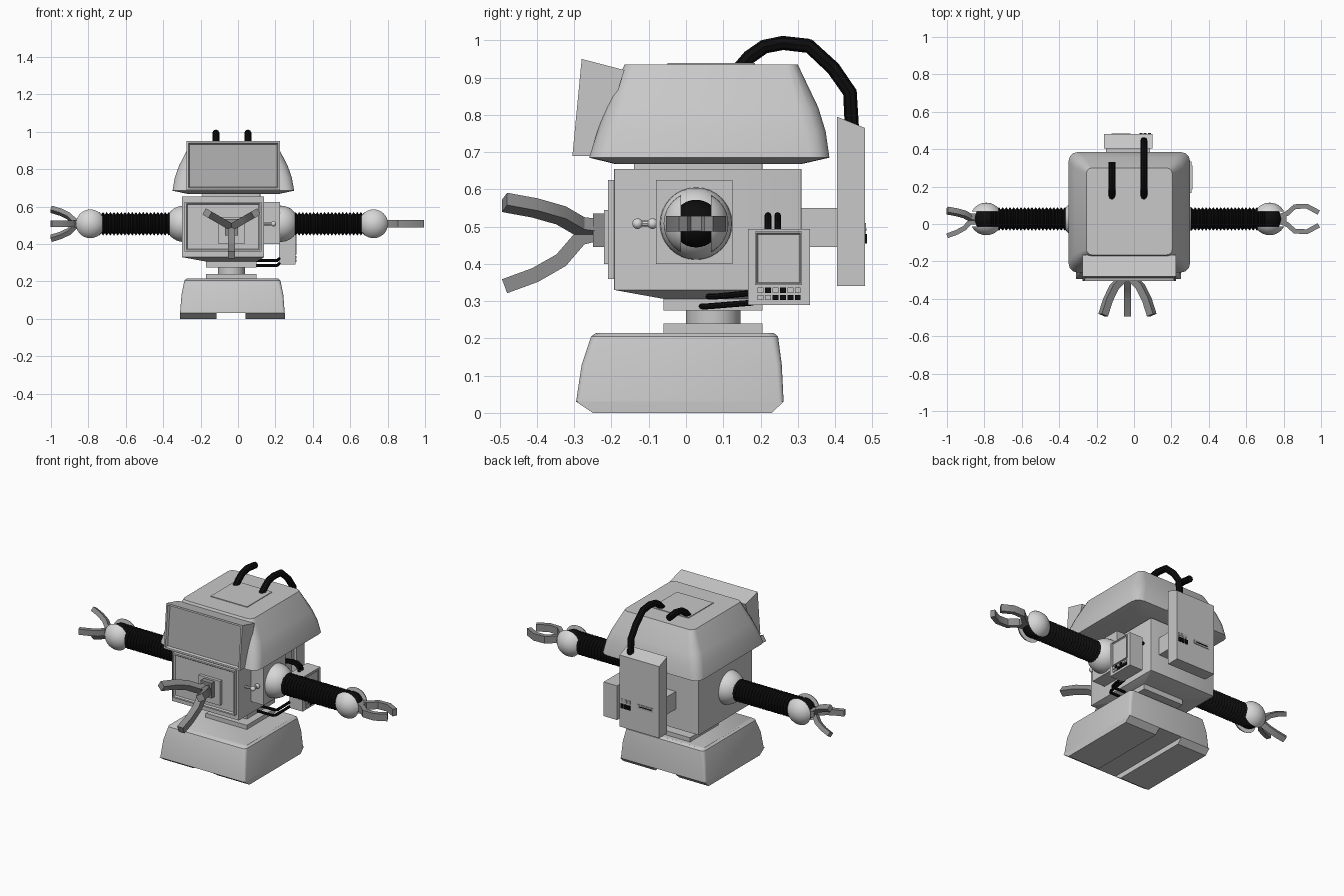
import bpy, bmesh, math
from mathutils import Vector, Matrix

if "Cube" in bpy.data.objects:
    bpy.data.objects.remove(bpy.data.objects["Cube"])


def mat(name, v):
    m = bpy.data.materials.new(name)
    m.diffuse_color = (v, v, v, 1)
    m.use_nodes = True
    m.node_tree.nodes["Principled BSDF"].inputs["Base Color"].default_value = m.diffuse_color
    return m


GREY = mat("light_grey", 0.58)
BALL = mat("pale_grey", 0.68)
CLAW = mat("claw_grey", 0.27)
GLASS = mat("screen_grey", 0.42)
BLACK = mat("black", 0.004)


def finish(name, bm, *mats):
    bmesh.ops.recalc_face_normals(bm, faces=bm.faces[:])
    me = bpy.data.meshes.new(name)
    bm.to_mesh(me)
    bm.free()
    for m in mats:
        me.materials.append(m)
    ob = bpy.data.objects.new(name, me)
    bpy.context.collection.objects.link(ob)
    return ob


def skin(bm, rings):
    """Join equal vertex rings and cap both ends."""
    vs = [[bm.verts.new(p) for p in r] for r in rings]
    n = len(vs[0])
    for a, b in zip(vs, vs[1:]):
        for i in range(n):
            bm.faces.new((a[i], a[(i + 1) % n], b[(i + 1) % n], b[i]))
    bm.faces.new(vs[0][::-1])
    bm.faces.new(vs[-1])


def rounded(z, x0, x1, y0, y1, r, seg=3):
    pts = []
    for k, (cx, cy) in enumerate(((x1 - r, y1 - r), (x0 + r, y1 - r), (x0 + r, y0 + r), (x1 - r, y0 + r))):
        for i in range(seg + 1):
            a = math.radians(90 * (k + i / seg))
            pts.append((cx + r * math.cos(a), cy + r * math.sin(a), z))
    return pts


def loft(name, sections, m=GREY):
    bm = bmesh.new()
    skin(bm, [rounded(*s) for s in sections])
    return finish(name, bm, m)


def recess(bm, direction, rim, depth):
    """Frame the face looking in a direction and sink its middle."""
    bmesh.ops.recalc_face_normals(bm, faces=bm.faces[:])
    f = max(bm.faces, key=lambda f: f.normal.dot(Vector(direction)))
    bmesh.ops.inset_individual(bm, faces=[f], thickness=rim)
    bmesh.ops.inset_individual(bm, faces=[f], thickness=0.008, depth=-depth)
    f.material_index = 1


def prism(name, profile, x0, x1, m=GREY, inset=None, m2=None):
    """Extrude a (y, z) outline along x."""
    bm = bmesh.new()
    skin(bm, [[(x, y, z) for y, z in profile] for x in (x0, x1)])
    if inset:
        recess(bm, *inset)
    return finish(name, bm, m, m2 or m)


def box(name, x0, x1, y0, y1, z0, z1, m=GREY, inset=None, m2=None):
    return prism(name, [(y0, z0), (y1, z0), (y1, z1), (y0, z1)], x0, x1, m, inset, m2)


def sphere(name, c, r, m, slot=0):
    """Ball, optionally with a slab of half-width slot removed across y."""
    bm = bmesh.new()
    bmesh.ops.create_uvsphere(bm, u_segments=32, v_segments=16, radius=r)
    if slot:
        bmesh.ops.rotate(bm, verts=bm.verts[:], matrix=Matrix.Rotation(math.pi / 2, 3, 'X'))
        bmesh.ops.bisect_plane(bm, geom=bm.verts[:] + bm.edges[:] + bm.faces[:],
                               plane_co=(0, slot, 0), plane_no=(0, 1, 0), clear_inner=True)
        bmesh.ops.holes_fill(bm, edges=[e for e in bm.edges if e.is_boundary])
        d = bmesh.ops.duplicate(bm, geom=bm.verts[:] + bm.edges[:] + bm.faces[:])["geom"]
        for v in d:
            if isinstance(v, bmesh.types.BMVert):
                v.co.y = -v.co.y
    bmesh.ops.translate(bm, verts=bm.verts[:], vec=c)
    return finish(name, bm, m)


def lathe(name, profile, c, axis, m, n=24):
    """Turn (height, radius) pairs about x or z."""
    bm = bmesh.new()
    rings = []
    for h, r in profile:
        ring = [(r * math.cos(2 * math.pi * i / n), r * math.sin(2 * math.pi * i / n)) for i in range(n)]
        rings.append([Vector(c) + Vector((h, a, b) if axis == 'x' else (a, b, h)) for a, b in ring])
    skin(bm, rings)
    return finish(name, bm, m)


def hose(name, pts, r, m=BLACK):
    cu = bpy.data.curves.new(name, 'CURVE')
    cu.dimensions = '3D'
    cu.bevel_depth, cu.bevel_resolution, cu.use_fill_caps = r, 2, True
    sp = cu.splines.new('POLY')
    sp.points.add(len(pts) - 1)
    for p, q in zip(sp.points, pts):
        p.co = (*q, 1)
    cu.materials.append(m)
    ob = bpy.data.objects.new(name, cu)
    bpy.context.collection.objects.link(ob)
    bpy.ops.object.select_all(action='DESELECT')
    ob.select_set(True)
    bpy.context.view_layer.objects.active = ob
    bpy.ops.object.convert(target='MESH')


def finger(name, path, w, t, origin, along, out):
    """Sweep a rectangle along (along, out) points."""
    A, R = Vector(along), Vector(out)
    W = A.cross(R)
    p = [Vector(q) for q in path]
    rings = []
    for i, q in enumerate(p):
        d = (p[min(i + 1, len(p) - 1)] - p[max(i - 1, 0)]).normalized()
        nrm = Vector((-d.y, d.x)) * t / 2
        rings.append([Vector(origin) + A * (q.x + nrm.x * s) + R * (q.y + nrm.y * s) + W * (u * w / 2)
                      for s, u in ((1, 1), (1, -1), (-1, -1), (-1, 1))])
    bm = bmesh.new()
    skin(bm, rings)
    finish(name, bm, CLAW)


# Base with two treads and a turntable neck
loft("base", [(.03, -.31, .25, -.295, .262, .012), (.13, -.302, .242, -.28, .257, .015),
              (.205, -.287, .227, -.255, .247, .02), (.215, -.275, .215, -.24, .235, .02)])
for side, x0, x1 in (("left", -.31, -.115), ("right", .04, .25)):
    prism(side + "_tread", [(-.25, 0), (.23, 0), (.262, .03), (-.295, .03)], x0, x1)
box("base_plate", -.17, .10, -.06, .205, .21, .24)
lathe("neck", [(.235, .073), (.28, .073)], (-.035, .073, 0), 'z', GREY)
box("waist_plate", -.17, .10, -.06, .205, .275, .31)

# Body with front panel
loft("body", [(.306, -.17, .10, -.06, .205, .002), (.33, -.30, .14, -.193, .31, .002),
              (.655, -.30, .14, -.193, .31, .002)])
box("front_panel", -.285, .125, -.21, -.19, .36, .625, GREY, ((0, -1, 0), .012, .008))
box("claw_mount", -.105, .035, -.22, -.195, .40, .545)
box("claw_hub", -.07, .0, -.25, -.21, .445, .535, CLAW)
loft("collar", [(.65, -.19, .12, -.14, .205, .005), (.69, -.19, .12, -.14, .205, .005)])

# Head shell, roof plate and face screen
loft("head", [(.668, -.27, .22, -.19, .31, .04), (.685, -.35, .30, -.26, .385, .05),
              (.755, -.338, .288, -.238, .375, .055), (.82, -.315, .265, -.215, .355, .055),
              (.935, -.255, .205, -.165, .30, .03)])
box("roof_plate", -.145, .095, -.05, .185, .932, .939)
prism("face_screen", [(-.305, .69), (-.28, .95), (-.165, .92), (-.24, .69)], -.275, .225,
      GREY, ((0, -1, 0), .014, .014), GLASS)

# Roof hoses
arc = [(.14, .92), (.17, .955), (.21, .983), (.26, .993), (.33, .985), (.395, .925), (.44, .86), (.445, .77)]
hose("long_hose", [(.053, y, z) for y, z in arc], .019)
hose("short_hose", [(-.118, y, z) for y, z in arc[:5]], .019)

# Backpack
box("backpack_bracket", -.15, .085, .30, .41, .445, .55)
prism("backpack", [(.405, .34), (.48, .34), (.48, .765), (.405, .795)], -.16, .10)
for i in range(3):
    box("backpack_button", .03 + i * .022, .046 + i * .022, .478, .486, .455, .48, BLACK)
    box("backpack_key", .03 + i * .022, .046 + i * .022, .478, .483, .49, .51, GLASS)
box("backpack_slot", -.12, -.02, .478, .483, .48, .505, GLASS)
box("slot_line", -.11, -.03, .482, .485, .49, .495, BLACK)

# Arms: shoulder ball, ribbed sleeve, slotted wrist ball
AY, AZ = .027, .508
for side, s, shoulder, wrist in (("left", -1, -.29, -.79), ("right", 1, .228, .725)):
    sphere(side + "_shoulder", (shoulder, AY, AZ), .097, BALL)
    sphere(side + "_wrist", (wrist, AY, AZ), .087, BALL, .04)
    sphere(side + "_wrist_core", (wrist, AY, AZ), .064, BLACK)
    n, x0 = 22, shoulder + s * .07
    step = (wrist - x0) / (2 * n)
    lathe(side + "_sleeve", [(x0 + i * step, .063 if i % 2 else .05) for i in range(2 * n + 1)],
          (0, AY, AZ), 'x', BLACK)
    box(side + "_claw_base", min(wrist, wrist + s * .09), max(wrist, wrist + s * .09),
        AY - .03, AY + .03, AZ - .02, AZ + .02, CLAW)
box("shoulder_block", .135, .225, -.08, .125, .40, .625)

# Three-finger claws on the chest and left wrist
path = [(-.03, .01), (.01, .022), (.06, .08), (.13, .12), (.212, .15)]
small = [(a * .62, r * .6) for a, r in path]
for deg in (30, 150, 270):
    c, s = math.cos(math.radians(deg)), math.sin(math.radians(deg))
    finger("chest_claw_finger", path, .038, .04, (-.035, -.275, .49), (0, -1, 0), (c, 0, s))
    finger("left_claw_finger", small, .034, .026, (-.868, AY, AZ), (-1, 0, 0), (0, s, c))

# Two-finger pincer on the right wrist
for s in (1, -1):
    finger("pincer_finger", [(.79, .018), (.82, .03), (.86, .066), (.925, .068), (.988, .034)], .042, .026,
           (0, AY, AZ), (1, 0, 0), (0, s, 0))

# Side handle
for y in (-.13, -.09):
    sphere("handle_knob", (.19, y, .508), .014, BALL)
hose("handle_bar", [(.13, -.13, .508), (.19, -.13, .508), (.19, -.07, .508)], .008, BALL)

# Control box with screen, keys and cables
box("control_box", .22, .308, .167, .333, .29, .493)
box("control_screen", .30, .314, .185, .312, .343, .487, GREY, ((1, 0, 0), .006, .01), GLASS)
for row, z in enumerate((.322, .303)):
    for i in range(6):
        dark = (i in (1, 3)) if row == 0 else i in (2, 3, 4, 5)
        y = .192 + i * .02
        box("control_key", .305, .313, y, y + .016, z, z + .014, BLACK if dark else GREY)
for y in (.22, .246):
    hose("upper_cable", [(.25, y, .48), (.245, y, .515), (.22, y, .53), (.18, y, .53), (.13, y, .52)], .009)
for y, z in ((.06, .312), (.042, .286)):
    hose("lower_cable", [(.09, y, z), (.20, y, z), (.21, y + .015, z), (.22, .18, z + .01)], .008)

# Smooth round parts, keep edges sharp
bpy.ops.object.select_all(action='SELECT')
bpy.context.view_layer.objects.active = bpy.data.objects["head"]
bpy.ops.object.shade_smooth_by_angle(angle=math.radians(32))
